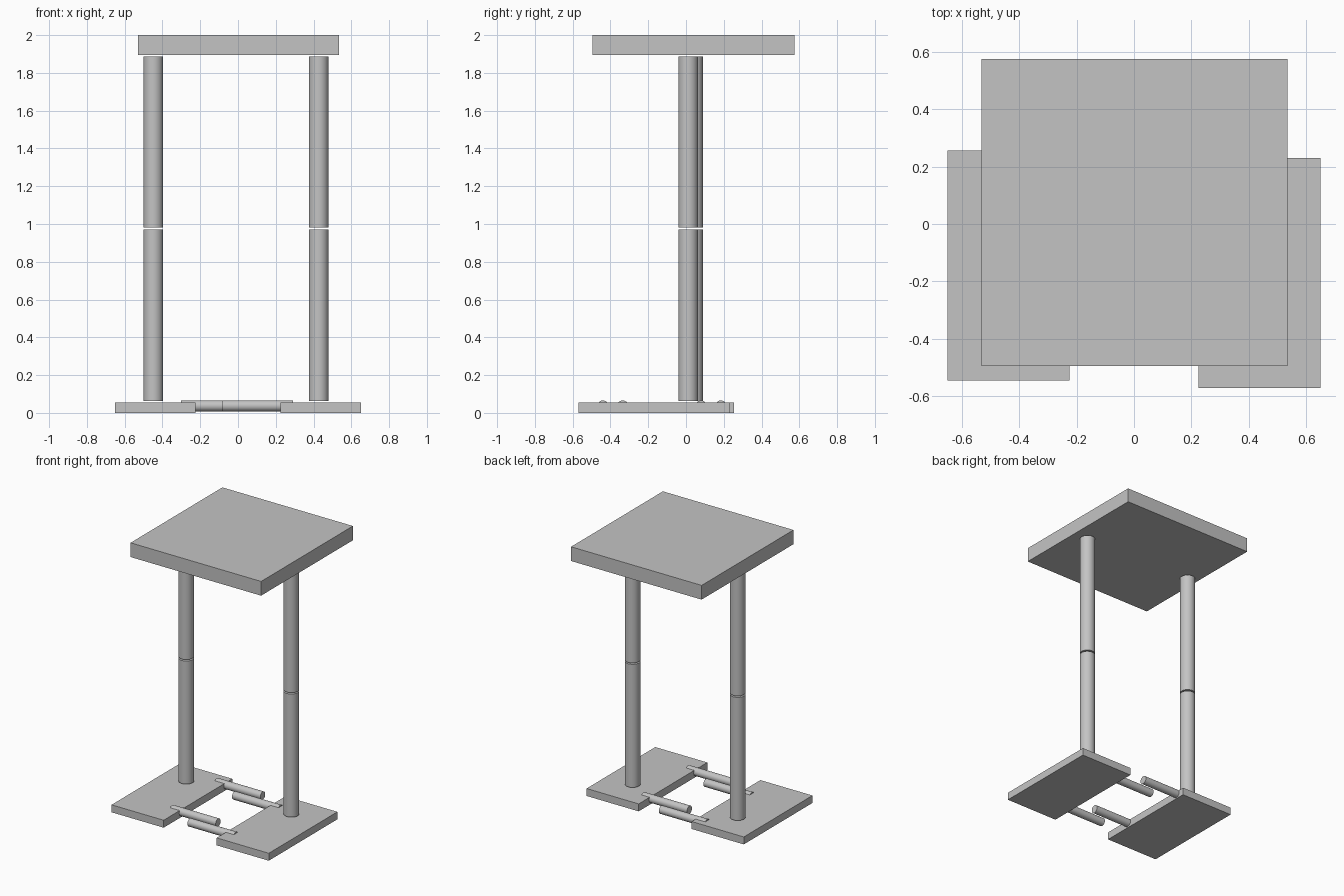
import bpy
import math

cube = bpy.data.objects.get("Cube")
if cube:
    bpy.data.objects.remove(cube, do_unlink=True)

GREY = (0.55, 0.55, 0.55, 1.0)
grey = bpy.data.materials.new("plain grey")
grey.use_nodes = True
grey.diffuse_color = GREY
grey.node_tree.nodes["Principled BSDF"].inputs["Base Color"].default_value = GREY


def slab(name, lo, hi):
    """Box between two opposite corners."""
    bpy.ops.mesh.primitive_cube_add(size=1, location=[(a + b) / 2 for a, b in zip(lo, hi)])
    ob = bpy.context.object
    ob.name = name
    ob.scale = [b - a for a, b in zip(lo, hi)]
    bpy.ops.object.transform_apply(location=False, rotation=False, scale=True)
    ob.data.materials.append(grey)


def rod(name, centre, radius, length, rotation=(0, 0, 0)):
    """Smooth round bar with sharp end caps."""
    bpy.ops.mesh.primitive_cylinder_add(vertices=32, radius=radius, depth=length,
                                        location=centre, rotation=rotation)
    ob = bpy.context.object
    ob.name = name
    ob.data.materials.append(grey)
    bpy.ops.object.shade_smooth_by_angle(angle=math.radians(35))


# Square table top
slab("table_top", (-0.53, -0.495, 1.895), (0.535, 0.575, 2.0))

# Foot plates, slightly staggered front to back
slab("right_foot_plate", (-0.65, -0.545, 0), (-0.225, 0.255, 0.055))
slab("left_foot_plate", (0.225, -0.57, 0), (0.65, 0.23, 0.055))

# Two-piece legs with small gaps at the ends and the middle
for side, x, y in (("right", -0.448, 0.037), ("left", 0.427, 0.012)):
    for part, z0, z1 in (("lower", 0.063, 0.971), ("upper", 0.981, 1.888)):
        rod(f"{side}_{part}_leg", (x, y, (z0 + z1) / 2), 0.052, z1 - z0)

# Paired sliding rods sunk into the foot plates
for place, y_right, y_left in (("front", -0.335, -0.44), ("back", 0.185, 0.08)):
    for side, x, y in (("right", -0.115, y_right), ("left", 0.103, y_left)):
        rod(f"{place}_{side}_sliding_rod", (x, y, 0.037), 0.029, 0.375,
            (0, math.pi / 2, 0))
